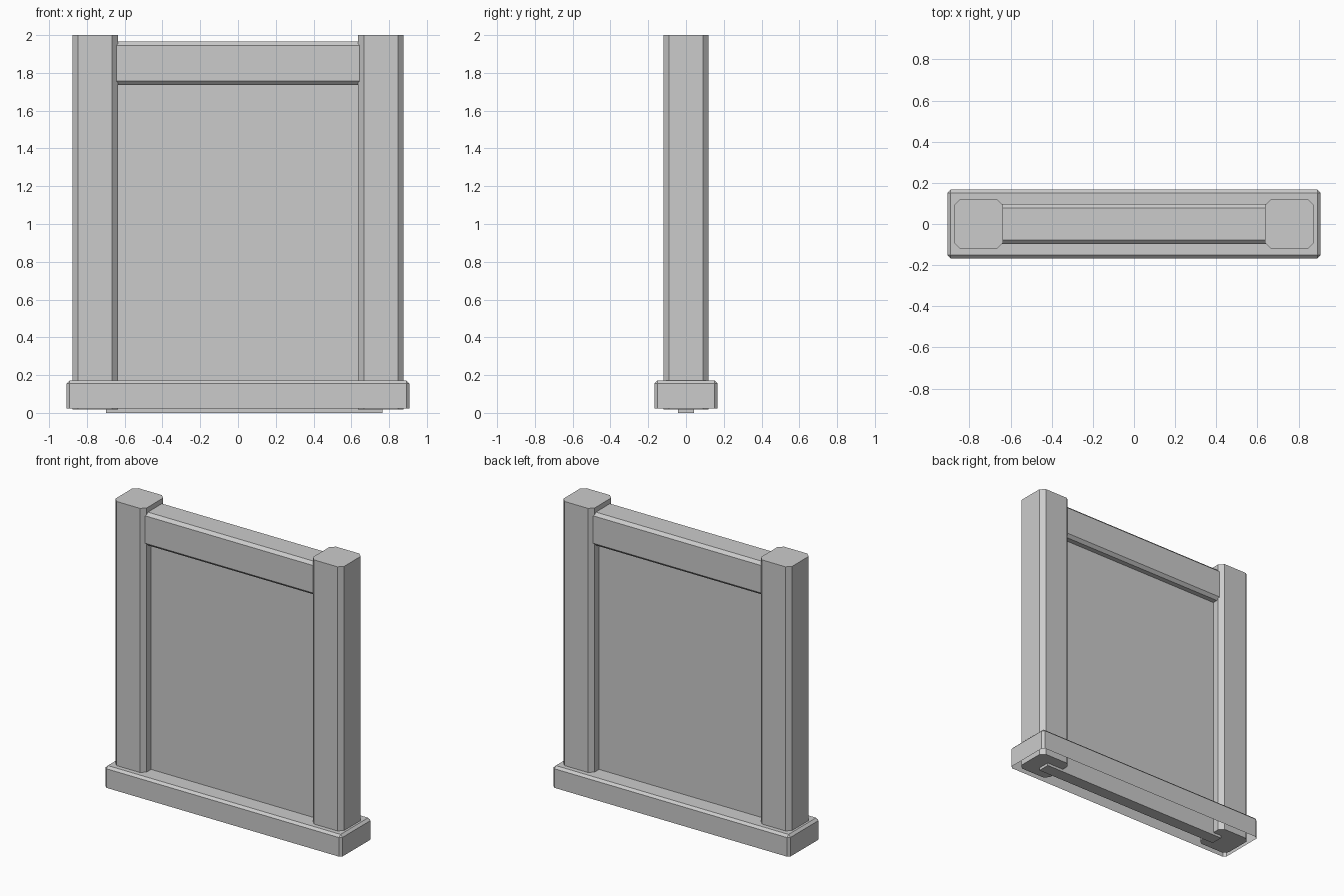
import bpy, bmesh

if "Cube" in bpy.data.objects:
    bpy.data.objects.remove(bpy.data.objects["Cube"])


def box(name, lo, hi, chamfer=0.0, pick=None, open_bottom=False):
    """Box between two corners; edges chosen by pick(direction, mid) are chamfered."""
    bm = bmesh.new()
    bmesh.ops.create_cube(bm, size=1)
    for v in bm.verts:
        v.co = [a + (c + 0.5) * (b - a) for a, b, c in zip(lo, hi, v.co)]
    if open_bottom:
        under = [f for f in bm.faces if f.normal.z < -0.9]
        bmesh.ops.delete(bm, geom=under, context='FACES_ONLY')
    if pick:
        edges = []
        for e in bm.edges:
            a, b = e.verts[0].co, e.verts[1].co
            if pick((b - a).normalized(), (a + b) / 2):
                edges.append(e)
        bmesh.ops.bevel(bm, geom=edges, offset=chamfer, offset_type='OFFSET',
                        segments=1, profile=0.5, affect='EDGES')
    mesh = bpy.data.meshes.new(name)
    bm.to_mesh(mesh)
    bm.free()
    ob = bpy.data.objects.new(name, mesh)
    bpy.context.collection.objects.link(ob)
    return ob


# Two square posts with chamfered upright edges
for side, label in ((-1, "left"), (1, "right")):
    x = side * 0.756
    box(label + "_post", (x - 0.12, -0.12, 0.018), (x + 0.12, 0.12, 2.0),
        0.03, lambda d, m: abs(d.z) > 0.9)

# Top rail running into the posts, long edges chamfered
box("top_rail", (-0.70, -0.097, 1.736), (0.70, 0.097, 1.966),
    0.02, lambda d, m: abs(d.x) > 0.9)

# Thin wall panel, reaching the ground through the base
box("wall_panel", (-0.70, -0.042, 0.0), (0.764, 0.042, 1.85))

# Base curb, open underneath, chamfered on top and at the corners
box("base_curb", (-0.907, -0.167, 0.024), (0.907, 0.167, 0.172),
    0.016, lambda d, m: abs(d.z) > 0.9 or m.z > 0.15, open_bottom=True)
